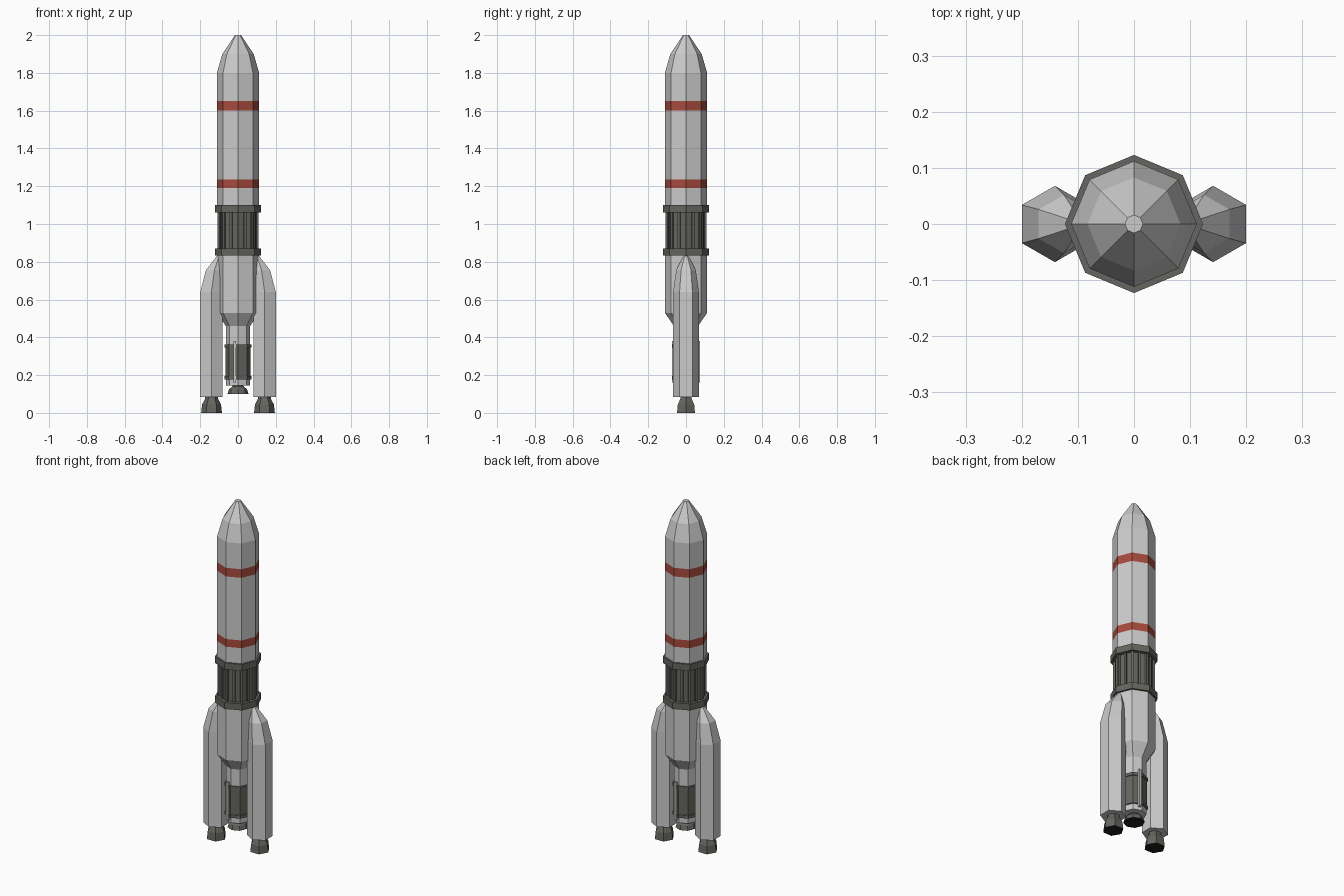
import bpy, bmesh, math
from mathutils import Matrix, Vector

if "Cube" in bpy.data.objects:
    bpy.data.objects.remove(bpy.data.objects["Cube"])


def material(name, rgb):
    m = bpy.data.materials.new(name)
    m.diffuse_color = (*rgb, 1)
    m.use_nodes = True
    m.node_tree.nodes["Principled BSDF"].inputs["Base Color"].default_value = m.diffuse_color
    return m


GREY = material("hull grey", (0.60, 0.60, 0.60))
RED = material("stripe red", (0.38, 0.07, 0.045))
DARK = material("dark metal", (0.13, 0.13, 0.115))
BLACK = material("nozzle black", (0.012, 0.012, 0.012))


def finish(name, bm, mats):
    bmesh.ops.recalc_face_normals(bm, faces=bm.faces[:])
    me = bpy.data.meshes.new(name)
    bm.to_mesh(me)
    bm.free()
    for m in mats:
        me.materials.append(m)
    ob = bpy.data.objects.new(name, me)
    bpy.context.collection.objects.link(ob)
    return ob


def loft(name, sections, sides, mats, phase=0.0, x=0.0, rule=None):
    """Stack of polygon rings; each section is (z, radius[, x shift])."""
    bm = bmesh.new()
    rings = []
    for s in sections:
        cx = s[2] if len(s) > 2 else x
        rings.append([bm.verts.new((cx + s[1] * math.cos(phase + math.tau * i / sides),
                                    s[1] * math.sin(phase + math.tau * i / sides), s[0]))
                      for i in range(sides)])
    for a, b in zip(rings, rings[1:]):
        for i in range(sides):
            j = (i + 1) % sides
            bm.faces.new((a[i], a[j], b[j], b[i]))
    bm.faces.new(rings[0][::-1])
    bm.faces.new(rings[-1])
    bm.normal_update()
    if rule:
        for f in bm.faces:
            f.material_index = rule(f)
    return finish(name, bm, mats)


def ribs(name, count, radius, depth, width, z0, z1):
    """Vertical bars spread over the sides of an octagonal drum."""
    bm = bmesh.new()
    for i in range(count):
        a = math.tau * i / count
        r = radius if i % 2 == 0 else radius * math.cos(math.pi / 8)
        mat = (Matrix.Rotation(a, 4, 'Z') @ Matrix.Translation((r, 0, (z0 + z1) / 2))
               @ Matrix.Diagonal((depth, width, z1 - z0, 1)))
        bmesh.ops.create_cube(bm, size=1, matrix=mat)
    return finish(name, bm, [DARK])


def in_stripe(f):
    z = f.calc_center_median().z
    return int(abs(f.normal.z) < 0.1 and (1.19 < z < 1.235 or 1.60 < z < 1.65))


def nozzle_end(f):
    return int(f.normal.z < -0.9)


# Upper stage with nose and painted stripes
loft("upper_stage", [(1.09, 0.112), (1.19, 0.112), (1.235, 0.112), (1.60, 0.112),
                     (1.65, 0.112), (1.80, 0.112), (1.90, 0.083), (2.0, 0.016)],
     8, [GREY, RED], rule=in_stripe)

# Ribbed drum between stages
loft("interstage_core", [(0.85, 0.101), (1.08, 0.101)], 8, [DARK])
loft("interstage_top_ring", [(1.062, 0.123), (1.10, 0.123)], 8, [DARK])
loft("interstage_bottom_ring", [(0.832, 0.123), (0.87, 0.123)], 8, [DARK])
ribs("interstage_ribs", 16, 0.102, 0.014, 0.013, 0.86, 1.07)

# Core stage tapering to a thin column
loft("core_stage", [(0.145, 0.064), (0.18, 0.064), (0.19, 0.06), (0.35, 0.06),
                    (0.36, 0.064), (0.46, 0.064), (0.53, 0.112), (0.84, 0.112)], 8, [GREY])

# Dark engine section on the column
loft("engine_section", [(0.185, 0.067), (0.355, 0.067)], 8, [DARK])
loft("engine_top_ring", [(0.345, 0.072), (0.362, 0.072)], 8, [DARK])
loft("engine_bottom_ring", [(0.178, 0.072), (0.195, 0.072)], 8, [DARK])
loft("core_nozzle", [(0.10, 0.056), (0.125, 0.048), (0.14, 0.03), (0.15, 0.03)],
     8, [DARK, BLACK], rule=nozzle_end)

# Feed pipes, front and back
for side, label in ((-1, "front"), (1, "back")):
    bm = bmesh.new()
    bmesh.ops.create_cube(bm, size=1, matrix=Matrix.Translation((0.018 * side, 0.068 * side, 0.27))
                          @ Matrix.Diagonal((0.014, 0.014, 0.22, 1)))
    finish(label + "_feed_pipe", bm, [GREY])

# Side boosters with noses leaning towards the core
for side, label in ((-1, "left"), (1, "right")):
    loft(label + "_booster", [(0.085, 0.068, 0.141 * side), (0.64, 0.068, 0.141 * side),
                              (0.755, 0.052, 0.125 * side), (0.83, 0.014, 0.10 * side)],
         6, [GREY], phase=math.pi / 6)
    loft(label + "_booster_nozzle", [(0, 0.055), (0.045, 0.05), (0.075, 0.034), (0.09, 0.034)],
         6, [DARK, BLACK], x=0.14 * side, rule=nozzle_end)
